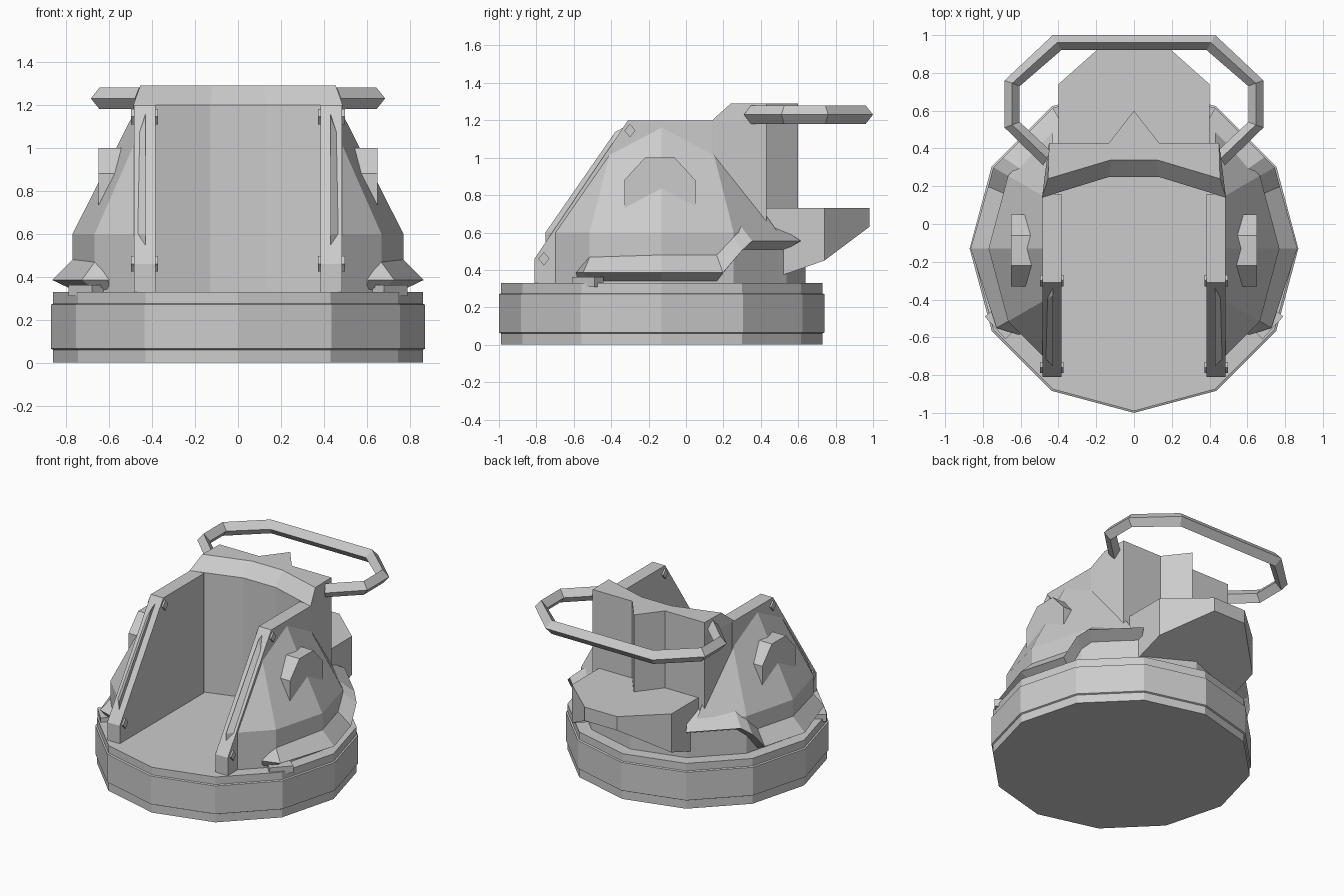
import bpy, bmesh
from math import sin, cos, radians
from mathutils import Vector

cube = bpy.data.objects.get("Cube")
if cube:
    bpy.data.objects.remove(cube)

CY = -0.13        # centre of the round base
FLOOR = 0.33

grey = bpy.data.materials.new("plain_grey")
grey.use_nodes = True
grey.diffuse_color = (0.6, 0.6, 0.6, 1)
bsdf = next(n for n in grey.node_tree.nodes if n.type == 'BSDF_PRINCIPLED')
bsdf.inputs["Base Color"].default_value = (0.6, 0.6, 0.6, 1)


def finish(name, bm):
    bmesh.ops.recalc_face_normals(bm, faces=bm.faces)
    mesh = bpy.data.meshes.new(name)
    bm.to_mesh(mesh)
    bm.free()
    mesh.materials.append(grey)
    obj = bpy.data.objects.new(name, mesh)
    bpy.context.collection.objects.link(obj)
    return obj


def loft(rings):
    """Closed solid through rings that share one vertex count."""
    bm = bmesh.new()
    rows = [[bm.verts.new(p) for p in ring] for ring in rings]
    n = len(rows[0])
    for a, b in zip(rows, rows[1:]):
        for i in range(n):
            j = (i + 1) % n
            bm.faces.new((a[i], a[j], b[j], b[i]))
    bm.faces.new(rows[0])
    bm.faces.new(rows[-1])
    return bm


def flat(outline, z):
    return [(x, y, z) for x, y in outline]


def side(outline, x):
    return [(x, y, z) for y, z in outline]


def mirrored(half):
    return half + [(-x, y) for x, y in reversed(half)]


def ring12(r, z):
    return [(r * cos(radians(a)), CY + r * sin(radians(a)), z) for a in range(0, 360, 30)]


def pair(name, make):
    """Left part plus its mirror image on the right."""
    for label, s in (("left", 1), ("right", -1)):
        bm = make()
        for v in bm.verts:
            v.co.x *= s
        finish(label + "_" + name, bm)


# Twelve-sided base with a raised middle band
finish("base", loft([ring12(r, z) for r, z in (
    (0.86, 0), (0.86, 0.06), (0.87, 0.065), (0.87, 0.27), (0.86, 0.275), (0.86, FLOOR))]))


# Faceted shoulders: a drum and cone cut off at the cabin wall
def shoulder():
    bm = loft([ring12(0.77, FLOOR), ring12(0.77, 0.6), ring12(0.465, 1.2)])
    cut = bmesh.ops.bisect_plane(bm, geom=bm.verts[:] + bm.edges[:] + bm.faces[:],
                                 plane_co=(0.43, 0, 0), plane_no=(-1, 0, 0), clear_outer=True)
    edges = [e for e in cut["geom_cut"] if isinstance(e, bmesh.types.BMEdge)]
    bmesh.ops.holes_fill(bm, edges=edges)
    return bm


pair("shoulder", shoulder)

# Rear part of the drum
rear = mirrored([(0, 0.64), (0.385, 0.537), (0.44, 0.48), (0.44, 0.3)])
rear = rear[1:-1] + [(0, 0.64)]
finish("rear_drum", loft([flat(rear, FLOOR), flat(rear, 0.6)]))

# Cabin side walls
WALL = [(-0.81, FLOOR), (-0.81, 0.46), (-0.31, 1.2), (0.16, 1.2), (0.16, FLOOR)]
pair("cabin_wall", lambda: loft([side(WALL, 0.385), side(WALL, 0.485)]))


# Diamond bolts through the walls
def diamond(y, z, r):
    return [(y - r, z), (y, z + r * 1.2), (y + r, z), (y, z - r * 1.2)]


for label, y, z in (("upper", -0.3, 1.145), ("lower", -0.76, 0.46)):
    d = diamond(y, z, 0.03)
    pair(label + "_bolt", lambda: loft([side(d, 0.373), side(d, 0.497)]))

# Back wall with its slanted cap
low = mirrored([(0.13, 0.25), (0.487, 0.14), (0.45, 0.43)])
low = low[:3] + low[3:]
top = mirrored([(0.12, 0.34), (0.455, 0.24), (0.45, 0.43)])
finish("back_wall", loft([flat(low, FLOOR), flat(low, 1.2), flat(top, 1.29)]))

# Wedge spine on the rear
spine = [(-0.14, 0.42), (0.14, 0.42), (0, 0.6)]
finish("rear_spine", loft([flat(spine, 0.6), flat(spine, 1.29)]))

# Rear pack with a rising underside
pack = mirrored([(0.4, 0.4), (0.4, 0.51), (0.4, 0.74), (0.13, 0.98)])
heights = [0.37, 0.37, 0.45, 0.63]
under = [(x, y, z) for (x, y), z in zip(pack, heights + heights[::-1])]
finish("rear_pack", loft([under, flat(pack, 0.73)]))

# Rail around the back: diamond section along outer and inner corners
corners = [((0.48, 0.31), (0.44, 0.385)), ((0.685, 0.51), (0.605, 0.54)),
           ((0.685, 0.76), (0.605, 0.73)), ((0.43, 1.0), (0.385, 0.92))]
corners += [tuple((-x, y) for x, y in c) for c in reversed(corners)]
rail = []
for outer, inner in corners:
    o, i = Vector((*outer, 1.23)), Vector((*inner, 1.23))
    mid, up = (o + i) / 2, Vector((0, 0, 0.05))
    rail.append([o, mid + up, i, mid - up])
finish("rear_rail", loft(rail))

# Arched lugs on the shoulders
ARCH = [(-0.33, 0.7), (-0.33, 0.88), (-0.22, 1.0), (-0.06, 1.0), (0.05, 0.88), (0.05, 0.7)]
pair("lug", lambda: loft([side(ARCH, 0.5), side(ARCH, 0.65)]))


# Ridged bumper following the drum and stepping up at the rear
def bumper():
    rings = []
    for a, rise, top_r, ridge, top_z in (
            (-37, 0, 0.73, 0.78, 0.39), (-30, 0, 0.76, 0.84, 0.48), (0, 0, 0.77, 0.865, 0.48),
            (23, 0, 0.77, 0.86, 0.48), (30, 0.12, 0.74, 0.86, 0.48), (35, 0.17, 0.73, 0.86, 0.48),
            (60, 0.17, 0.69, 0.86, 0.48)):
        k = cos(radians(15)) / cos(radians(a % 30 - 15))
        section = ((0.65, 0.335), (0.76, 0.335), (ridge, 0.385), (top_r, top_z), (0.65, top_z))
        rings.append([(r * k * cos(radians(a)), CY + r * k * sin(radians(a)), z + rise)
                      for r, z in section])
    return loft(rings)


pair("bumper", bumper)

# Clips at the front ends of the bumpers
CLIP = [(0.62, -0.55), (0.68, -0.61), (0.79, -0.49), (0.73, -0.44)]
pair("clip", lambda: loft([flat(CLIP, 0.31), flat(CLIP, 0.362)]))
